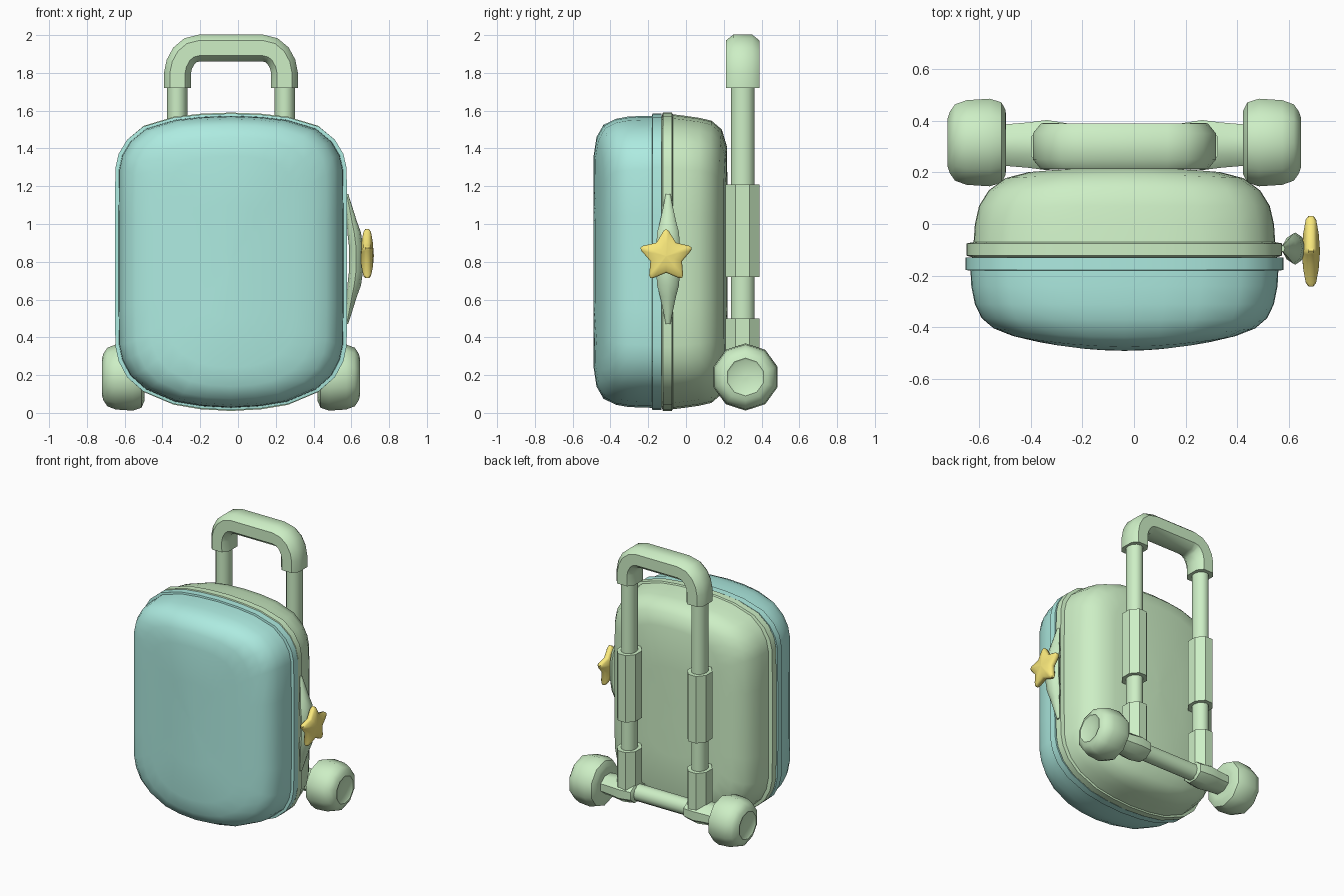
import bpy, bmesh
from math import sin, cos, pi, radians
from mathutils import Vector

if "Cube" in bpy.data.objects:
    bpy.data.objects.remove(bpy.data.objects["Cube"])

CX = -0.037            # centre line of the case, rods and wheels
ROD_Y, AXLE_Z = 0.30, 0.19


def material(name, rgb):
    m = bpy.data.materials.new(name)
    m.diffuse_color = (*rgb, 1)
    m.use_nodes = True
    m.node_tree.nodes["Principled BSDF"].inputs["Base Color"].default_value = m.diffuse_color
    return m


TEAL = material("teal", (0.42, 0.83, 0.75))
GREEN = material("green", (0.61, 0.86, 0.56))
YELLOW = material("yellow", (0.95, 0.81, 0.20))


def loft(name, rings, mat, angle=40):
    """Skin a list of equal-length vertex rings and close both ends."""
    bm = bmesh.new()
    loops = [[bm.verts.new(p) for p in ring] for ring in rings]
    n = len(loops[0])
    for a, b in zip(loops, loops[1:]):
        for i in range(n):
            j = (i + 1) % n
            bm.faces.new((a[i], a[j], b[j], b[i]))
    bm.faces.new(loops[0])
    bm.faces.new(loops[-1])
    bmesh.ops.recalc_face_normals(bm, faces=bm.faces)
    me = bpy.data.meshes.new(name)
    bm.to_mesh(me)
    bm.free()
    ob = bpy.data.objects.new(name, me)
    bpy.context.collection.objects.link(ob)
    me.materials.append(mat)
    bpy.ops.object.select_all(action='DESELECT')
    bpy.context.view_layer.objects.active = ob
    ob.select_set(True)
    bpy.ops.object.shade_smooth_by_angle(angle=radians(angle))
    return ob


def ellipse(n, rx, ry, turn=0.0):
    return [(rx * cos(2 * pi * i / n + turn), ry * sin(2 * pi * i / n + turn)) for i in range(n)]


# Case outline, seen from the front, as fractions of half width and half height
half = [(0, .79), (.16, .784), (.305, .768), (.465, .72), (.55, .65), (.595, .575), (.612, .50),
        (.615, .25), (.615, 0), (.615, -.25),
        (.612, -.45), (.595, -.53), (.55, -.615), (.465, -.69), (.305, -.757), (.16, -.781), (0, -.79)]
outline = [(x / .615, z / .79) for x, z in half + [(-x, z) for x, z in half[-2:0:-1]]]


def shell(name, sections, mat):
    """Sections are half width, half height, y, and bulge of y with x squared."""
    rings = []
    for hx, hz, y, k in sections:
        rings.append([Vector((CX + u * hx, y + k * (u * hx) ** 2, .80 + v * hz)) for u, v in outline])
    return loft(name, rings, mat)


# Front and back shells, each with a raised rim at the seam
shell("front_shell", [
    (.57, .75, -.13, 0), (.615, .785, -.13, 0), (.615, .785, -.178, 0), (.595, .773, -.18, 0),
    (.592, .772, -.24, 0), (.578, .768, -.31, 0), (.552, .757, -.37, .02), (.505, .725, -.437, .13),
    (.43, .66, -.474, .22), (.34, .56, -.489, .30), (.17, .30, -.49, .33), (.02, .04, -.49, .33)], TEAL)
shell("back_shell", [
    (.57, .75, -.135, 0), (.61, .79, -.122, 0), (.61, .79, -.075, 0), (.583, .781, -.07, 0),
    (.578, .772, 0, 0), (.562, .762, .07, 0), (.525, .747, .135, -.02), (.46, .70, .19, -.06),
    (.37, .61, .217, -.12), (.20, .32, .22, -.15), (.02, .04, .22, -.15)], GREEN)

# Pull handle: rounded section swept around a bent path
right = [(.283, 1.72), (.283, 1.80), (.274, 1.845), (.25, 1.89), (.215, 1.92), (.165, 1.932)]
path = [Vector((CX + x, z)) for x, z in right + [(-x, z) for x, z in right[::-1]]]
section = [(.071, .05), (.04, .088), (-.04, .088), (-.071, .05),
           (-.071, -.05), (-.04, -.088), (.04, -.088), (.071, -.05)]
rings = []
for i, p in enumerate(path):
    t = (path[min(i + 1, len(path) - 1)] - path[max(i - 1, 0)]).normalized()
    if i in (0, 1, len(path) - 1):
        t = Vector((0, 1 if i < 2 else -1))
    rings.append([Vector((p.x + t.y * u, ROD_Y + v, p.y - t.x * u)) for u, v in section])
loft("pull_handle", rings, GREEN, 50)


def post(name, x, z0, z1, rx, ry, n, turn=0.0):
    loft(name, [[Vector((x + a, ROD_Y + b, z)) for a, b in ellipse(n, rx, ry, turn)] for z in (z0, z1)], GREEN)


def revolve_x(name, side, profile, n, y, z, squash=1.0, turn=0.0):
    """Profile is (distance from the centre line, radius)."""
    loft(name, [[Vector((CX + side * x, y + a, z + b)) for a, b in ellipse(n, r, r * squash, turn)]
                for x, r in profile], GREEN)


for side, label in ((-1, "left"), (1, "right")):
    x = CX + side * .285
    # Telescopic rod with upper and lower sleeves
    post(label + "_rod", x, .20, 1.74, .054, .063, 12)
    post(label + "_upper_sleeve", x, .72, 1.21, .082, .097, 8, pi / 8)
    post(label + "_lower_sleeve", x, .17, .50, .082, .097, 8, pi / 8)
    # Axle bracket and wheel with a recessed hub
    revolve_x(label + "_bracket", side, [(.205, .07), (.215, .09), (.30, .105), (.37, .095), (.48, .085)],
              8, .305, AXLE_Z, .8, pi / 8)
    revolve_x(label + "_wheel", side,
              [(.458, .10), (.459, .13), (.475, .163), (.52, .178), (.61, .172), (.655, .155), (.675, .125),
               (.683, .10), (.676, .09), (.676, .01)], 10, .315, AXLE_Z, 1.0, pi / 10)

# Axle
revolve_x("axle", 1, [(-.46, .06), (.46, .06)], 10, .305, AXLE_Z)

# Side carry handle: a tapering tube bowed outwards
stations = [(.345, .575, .008, .012), (.28, .588, .016, .025), (.20, .603, .026, .042),
            (.14, .615, .036, .058), (.07, .624, .037, .062)]
stations += [(-z, x, a, b) for z, x, a, b in stations[::-1]]
loft("carry_handle", [[Vector((x + a, -.095 + b, .815 + z)) for a, b in ellipse(8, rx, ry)]
                      for z, x, rx, ry in stations], GREEN, 50)

# Puffy star badge with blunted tips
star = []
for i in range(5):
    t = pi / 2 + i * 2 * pi / 5
    for r, d in ((.135, -.10), (.143, 0), (.135, .10), (.088, pi / 5)):
        star.append((r * cos(t + d), r * sin(t + d)))
loft("star_badge", [[Vector((x, -.105 + u * s, .83 + v * s)) for u, v in star]
                    for x, s in ((.648, .02), (.654, .5), (.664, .9), (.674, 1), (.694, 1), (.704, .9),
                                 (.714, .5), (.719, .02))], YELLOW, 50)
